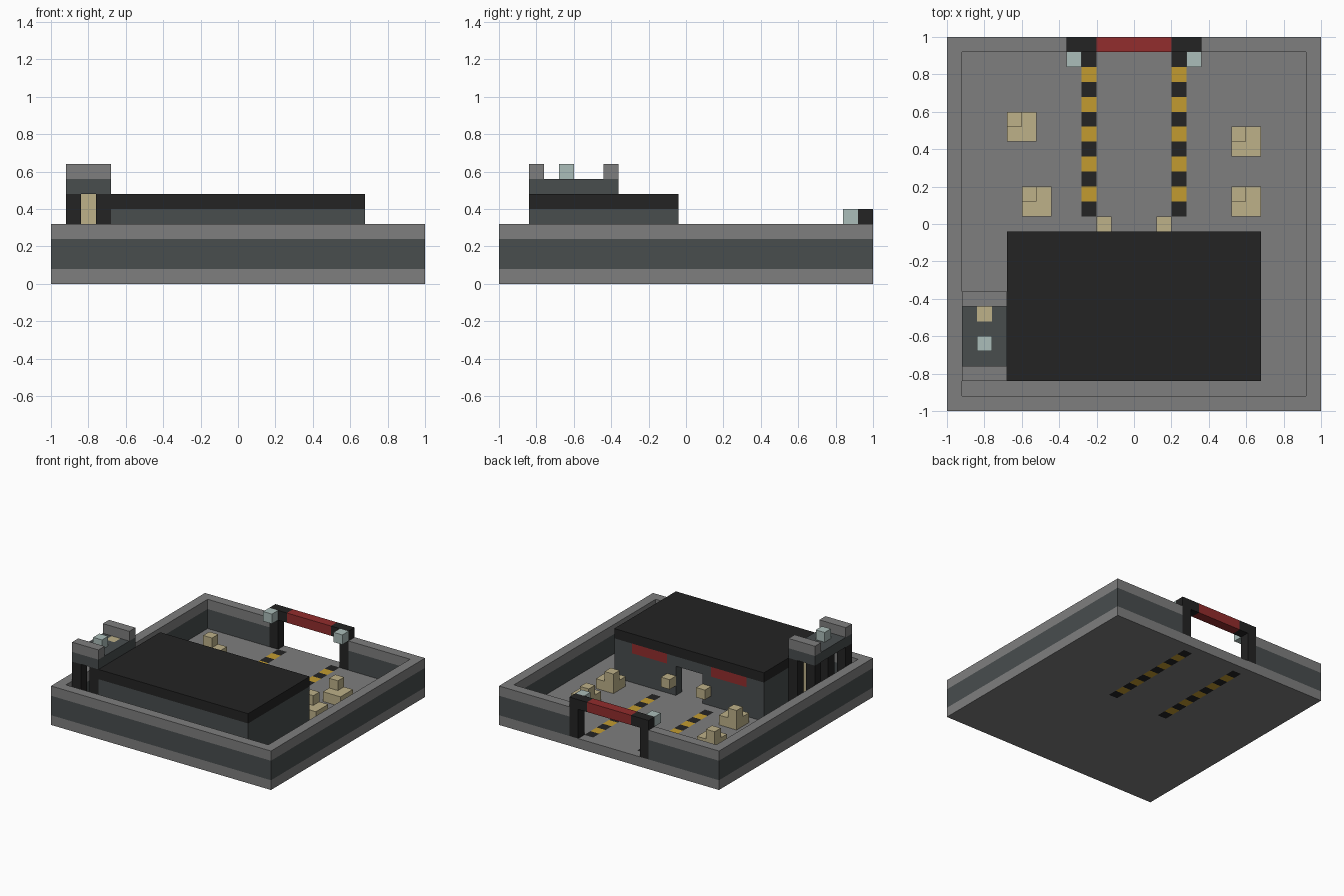
import bpy
import bmesh
from mathutils import Matrix, Vector

CELL = 0.08      # the whole model sits on a grid of cubic cells
SIZE = 25        # cells along each side
MIDDLE = SIZE / 2

default_cube = bpy.data.objects.get("Cube")
if default_cube:
    bpy.data.objects.remove(default_cube, do_unlink=True)


def make_material(name, red, green, blue):
    material = bpy.data.materials.new(name)
    material.use_nodes = True
    colour = (red, green, blue, 1)
    material.diffuse_color = colour
    shader = material.node_tree.nodes["Principled BSDF"]
    shader.inputs["Base Color"].default_value = colour
    shader.inputs["Roughness"].default_value = 0.9
    return material


concrete = make_material("concrete grey", 0.21, 0.21, 0.21)
slate = make_material("slate grey", 0.065, 0.074, 0.076)
black = make_material("black", 0.017, 0.017, 0.017)
crimson = make_material("dark red", 0.29, 0.026, 0.026)
yellow = make_material("warning yellow", 0.54, 0.33, 0.03)
sand = make_material("sand", 0.51, 0.44, 0.25)
pale = make_material("pale aqua", 0.41, 0.51, 0.49)


def build(name, material, *blocks):
    """One object from blocks given as (x range, y range, z range) in cells."""
    bm = bmesh.new()
    for block in blocks:
        low = Vector([span[0] for span in block])
        high = Vector([span[1] for span in block])
        centre = (low + high) / 2 - Vector((MIDDLE, MIDDLE, 0))
        place = Matrix.Translation(centre * CELL)
        scale = Matrix.Diagonal((high - low) * CELL).to_4x4()
        bmesh.ops.create_cube(bm, size=1, matrix=place @ scale)
    mesh = bpy.data.meshes.new(name)
    bm.to_mesh(mesh)
    bm.free()
    mesh.materials.append(material)
    part = bpy.data.objects.new(name, mesh)
    bpy.context.collection.objects.link(part)
    return part


def one(start):
    """Range of a single cell."""
    return (start, start + 1)


def flip(span):
    """Mirror an x range across the middle."""
    return (SIZE - span[1], SIZE - span[0])


def both(span, *rest):
    """A block and its mirror image."""
    return [(span, *rest), (flip(span), *rest)]


full = (0, SIZE)
back_row = one(SIZE - 1)
ground = one(0)
lane = one(9)
lane_length = (13, SIZE - 1)

# Floor slab, leaving slots for the two painted lanes
build("floor", concrete,
      (full, (0, lane_length[0]), ground),
      (full, back_row, ground),
      ((lane[1], SIZE - lane[1]), lane_length, ground),
      *both((0, lane[0]), lane_length, ground))

# Alternating lane cells
for name, material, offset in (("lane_black", black, 0), ("lane_yellow", yellow, 1)):
    cells = []
    for y in range(lane_length[0] + offset, lane_length[1], 2):
        cells += both(lane, one(y), ground)
    build(name, material, *cells)


# Perimeter wall in two bands, open at the back for the gate
def perimeter(name, material, height):
    inner = (1, SIZE - 1)
    build(name, material,
          (full, one(0), height),
          *both(one(0), inner, height),
          *both((0, 8), back_row, height))


perimeter("wall_band", slate, (1, 3))
perimeter("wall_coping", concrete, one(3))

# Gate: posts, beam and lamps
build("gate_posts", black, *both(one(8), back_row, (1, 4)))
build("gate_beam_ends", black, *both((8, 10), back_row, one(4)))
build("gate_beam", crimson, ((10, 15), back_row, one(4)))
build("gate_lamps", pale, *both(one(8), one(SIZE - 2), one(4)))

# Main hall: hollow, with a doorway and red panels on the back
hall_x, hall_y = (4, 21), (2, 12)
hall_wall = (1, 5)
back_wall = one(hall_y[1] - 1)
panel = (6, 10)
build("hall_walls", slate,
      (hall_x, one(hall_y[0]), hall_wall),
      *both(one(hall_x[0]), (hall_y[0] + 1, hall_y[1]), hall_wall))
build("hall_back_wall", slate,
      *both((5, 11), back_wall, (1, 4)),
      *both((5, panel[0]), back_wall, one(4)),
      ((panel[1], SIZE - panel[1]), back_wall, one(4)))
build("hall_panels", crimson, *both(panel, back_wall, one(4)))
build("hall_roof", black, (hall_x, hall_y, one(5)))
build("door_lanterns", sand, *both(one(10), one(hall_y[1]), one(2)))

# Watchtower: legs, platform around the ladder, parapets and lamp
tower_x, tower_y = (1, 4), (2, 8)
ladder_x, ladder_y = one(2), one(6)
deck = one(6)
ends = [one(tower_y[0]), one(tower_y[1] - 1)]
build("tower_legs", black,
      *[(one(x), y, (1, deck[0])) for x in (1, 3) for y in ends])
build("tower_platform", slate,
      (tower_x, (tower_y[0], ladder_y[0]), deck),
      (tower_x, (ladder_y[1], tower_y[1]), deck),
      (one(1), ladder_y, deck),
      (one(3), ladder_y, deck))
build("tower_ladder", sand, (ladder_x, ladder_y, (1, deck[1])))
build("tower_parapets", concrete, *[(tower_x, y, one(deck[1])) for y in ends])
build("tower_lamp", pale, (ladder_x, one(4), one(deck[1])))

# Crate piles: a low square base with one crate on its corner
for number, (x, y) in enumerate([(4, 18), (5, 13), (19, 17), (19, 13)], start=1):
    build(f"crate_pile_{number}", sand,
          ((x, x + 2), (y, y + 2), one(1)),
          (one(x), one(y + 1), one(2)))
